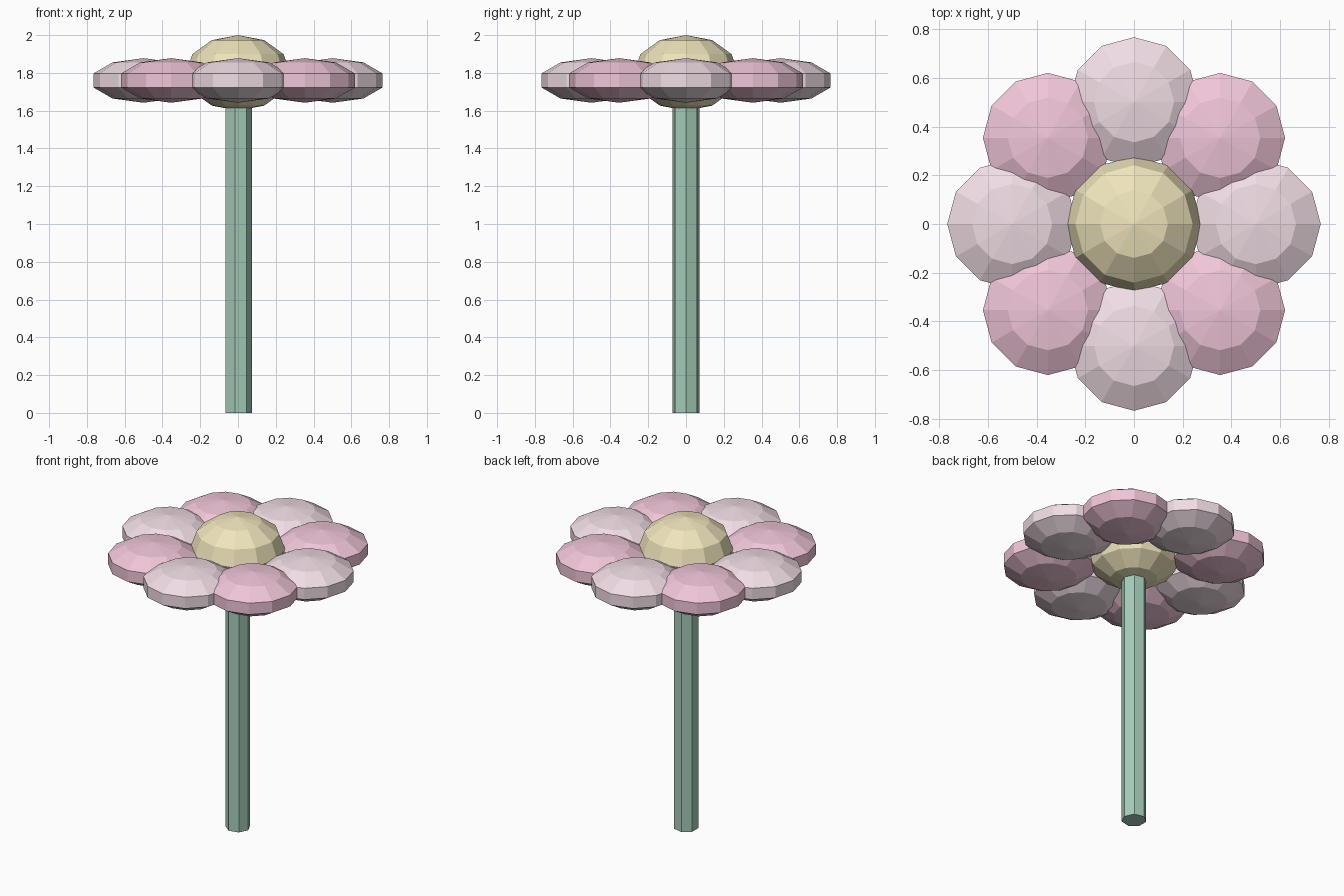
import bpy, bmesh
from math import cos, sin, pi
from mathutils import Vector

if "Cube" in bpy.data.objects:
    bpy.data.objects.remove(bpy.data.objects["Cube"])


def material(name, rgb):
    m = bpy.data.materials.new(name)
    m.diffuse_color = (*rgb, 1)
    m.use_nodes = True
    m.node_tree.nodes["Principled BSDF"].inputs["Base Color"].default_value = m.diffuse_color
    return m


def add_object(name, bm, mat, location):
    mesh = bpy.data.meshes.new(name)
    bmesh.ops.recalc_face_normals(bm, faces=bm.faces)
    bm.to_mesh(mesh)
    bm.free()
    mesh.materials.append(mat)
    obj = bpy.data.objects.new(name, mesh)
    obj.location = location
    bpy.context.collection.objects.link(obj)
    return obj


def flat_ball(name, rings, radius, half_height, location, mat):
    bm = bmesh.new()
    bmesh.ops.create_uvsphere(bm, u_segments=12, v_segments=rings, radius=1)
    bmesh.ops.scale(bm, vec=(radius, radius, half_height), verts=bm.verts)
    return add_object(name, bm, mat, location)


yellow = material("yellow", (0.86, 0.78, 0.50))
pink = material("pink", (0.87, 0.56, 0.69))
pale_pink = material("pale_pink", (0.87, 0.72, 0.78))
green = material("green", (0.38, 0.62, 0.49))

# Seven-sided stem, one corner towards +x
bm = bmesh.new()
ring = [bm.verts.new((0.073 * cos(2 * pi * i / 7), 0.073 * sin(2 * pi * i / 7), 0))
        for i in range(7)]
base = bm.faces.new(ring)
top = bmesh.ops.extrude_face_region(bm, geom=[base], use_keep_orig=True)["geom"]
bmesh.ops.translate(bm, vec=(0, 0, 1.7),
                    verts=[g for g in top if isinstance(g, bmesh.types.BMVert)])
add_object("stem", bm, green, (0, 0, 0))

# Domed flower centre
flat_ball("flower_centre", 6, 0.278, 0.2, (0, 0, 1.8), yellow)

# Eight flattened petals in alternating pinks
for i in range(8):
    a = i * pi / 4
    flat_ball(f"petal_{i + 1}", 5, 0.28, 0.118,
              Vector((0.5 * cos(a), 0.5 * sin(a), 1.76)),
              pink if i % 2 else pale_pink)
